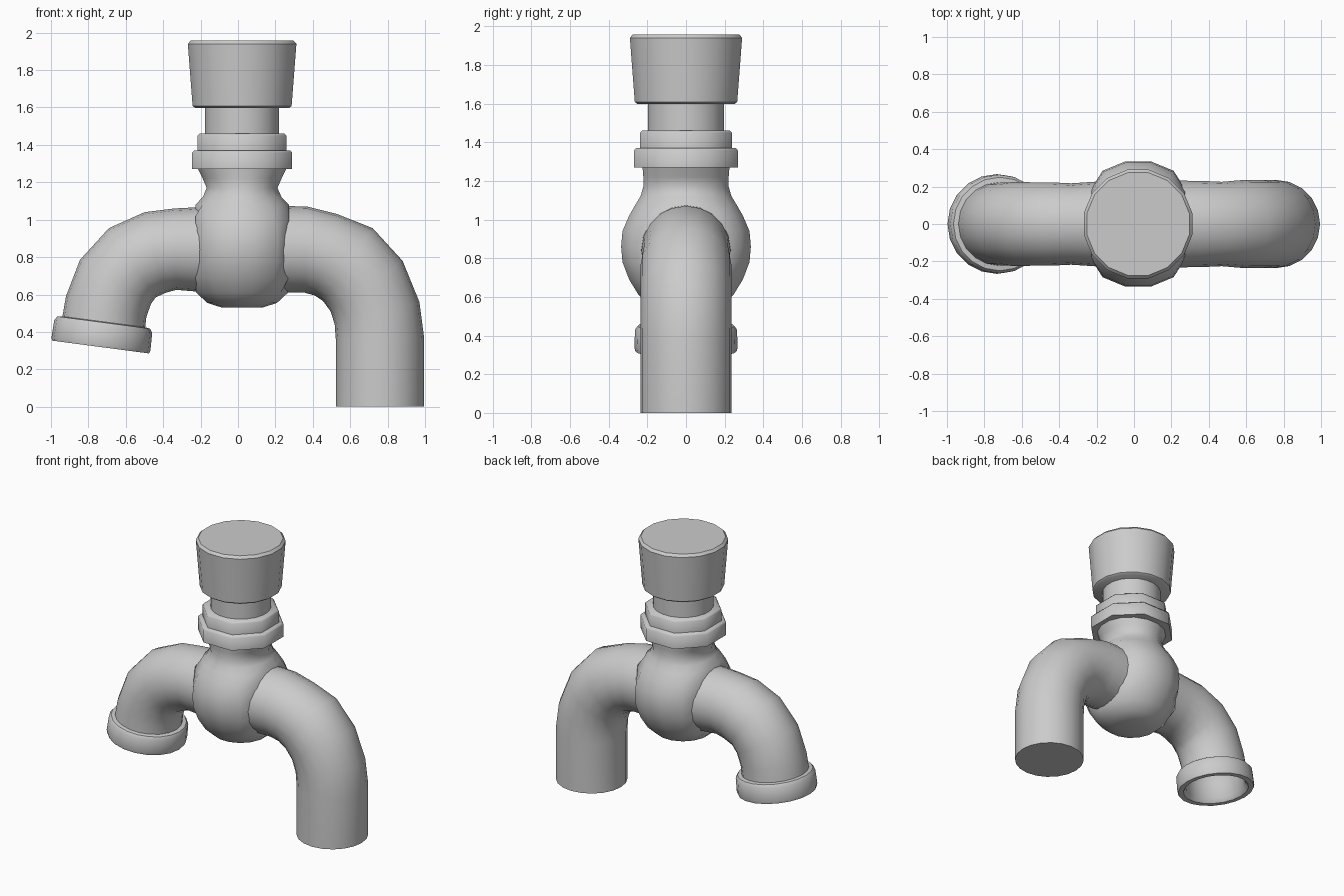
import bpy, bmesh, math
from mathutils import Vector

if "Cube" in bpy.data.objects:
    bpy.data.objects.remove(bpy.data.objects["Cube"])

CX = 0.022  # axis of the valve body, stem and knob


def loft(name, rings, cap_start=True, cap_end=True, angle=40):
    bm = bmesh.new()
    loops = [[bm.verts.new(p) for p in ring] for ring in rings]
    n = len(loops[0])
    for a, b in zip(loops, loops[1:]):
        for i in range(n):
            j = (i + 1) % n
            bm.faces.new((a[i], a[j], b[j], b[i]))
    if cap_start:
        bm.faces.new(loops[0][::-1])
    if cap_end:
        bm.faces.new(loops[-1])
    bmesh.ops.recalc_face_normals(bm, faces=bm.faces)
    mesh = bpy.data.meshes.new(name)
    bm.to_mesh(mesh)
    bm.free()
    ob = bpy.data.objects.new(name, mesh)
    bpy.context.collection.objects.link(ob)
    bpy.ops.object.select_all(action='DESELECT')
    ob.select_set(True)
    bpy.context.view_layer.objects.active = ob
    bpy.ops.object.shade_smooth_by_angle(angle=math.radians(angle))
    return ob


def level_ring(z, rx, ry, n, clamp=9.0):
    # Horizontal ring with a flat of the polygon facing each axis
    ring = []
    for i in range(n):
        a = 2 * math.pi * (i + 0.5) / n
        x = max(-clamp, min(clamp, rx * math.cos(a)))
        ring.append(Vector((CX + x, ry * math.sin(a), z)))
    return ring


def lathe(name, profile, n, angle=40):
    return loft(name, [level_ring(z, r, r, n) for r, z in profile], angle=angle)


def span_ring(outer, inner, n=20):
    # Circle whose diameter runs between two points of the front outline
    o, i = Vector((outer[0], 0, outer[1])), Vector((inner[0], 0, inner[1]))
    c, u = (o + i) / 2, (o - i) / 2
    v = Vector((0, u.length, 0))
    return [c + u * math.cos(2 * math.pi * k / n) + v * math.sin(2 * math.pi * k / n)
            for k in range(n)]


# Valve body: ball flattened where the pipes join, drawn in to a neck
body = [(0.53, .11, .11), (0.555, .19, .19), (0.61, .25, .25), (0.69, .30, .30),
        (0.78, .335, .335), (0.86, .342, .342), (0.94, .335, .335), (1.02, .30, .30),
        (1.08, .255, .265), (1.12, .215, .24), (1.17, .193, .225), (1.22, .215, .225),
        (1.28, .245, .23)]
loft("valve_body", [level_ring(z, rx, ry, 16, 0.25) for z, rx, ry in body], angle=50)

# Inlet pipe, bending down to the ground
loft("inlet_pipe", [span_ring(*p) for p in [
    ((.20, 1.075), (.20, .61)), ((.37, 1.07), (.355, .61)), ((.53, 1.03), (.41, .595)),
    ((.72, .955), (.455, .565)), ((.88, .78), (.495, .51)), ((.97, .56), (.517, .44)),
    ((.995, .37), (.523, .36)), ((.995, 0), (.523, 0))]])

# Outlet spout
loft("outlet_spout", [span_ring(*p) for p in [
    ((-.15, 1.07), (-.15, .61)), ((-.34, 1.06), (-.33, .625)), ((-.5, 1.04), (-.385, .61)),
    ((-.69, .955), (-.44, .585)), ((-.845, .785), (-.465, .55)), ((-.92, .59), (-.49, .48)),
    ((-.94, .475), (-.497, .417))]], cap_end=False)

# Hollow collar on the tilted end of the spout
side, down = Vector((.991, 0, -.131)), Vector((-.131, 0, -.991))
top = Vector((-.7175, 0, .45))
collar = []
for t, r in [(-.005, .215), (0, .25), (.02, .264), (.115, .267), (.132, .262),
             (.132, .225), (.105, .205), (0, .20), (-.09, .175)]:
    c = top + down * t
    a, b = c - side * r, c + side * r
    collar.append(span_ring((a.x, a.z), (b.x, b.z)))
loft("spout_collar", collar, cap_start=False)

# Two stacked eight-sided nuts (radius given to the corners)
for name, apothem, z0, z1 in [("lower_nut", .268, 1.27, 1.37), ("upper_nut", .238, 1.36, 1.46)]:
    r = apothem / math.cos(math.pi / 8)
    lathe(name, [(r, z0), (r, z1 - .012), (r - .012, z1)], 8, 50)

# Stem and tapered knob
lathe("stem", [(.2, 1.44), (.2, 1.62)], 20)
lathe("knob", [(.255, 1.597), (.27, 1.608), (.296, 1.94), (.28, 1.958)], 16)
